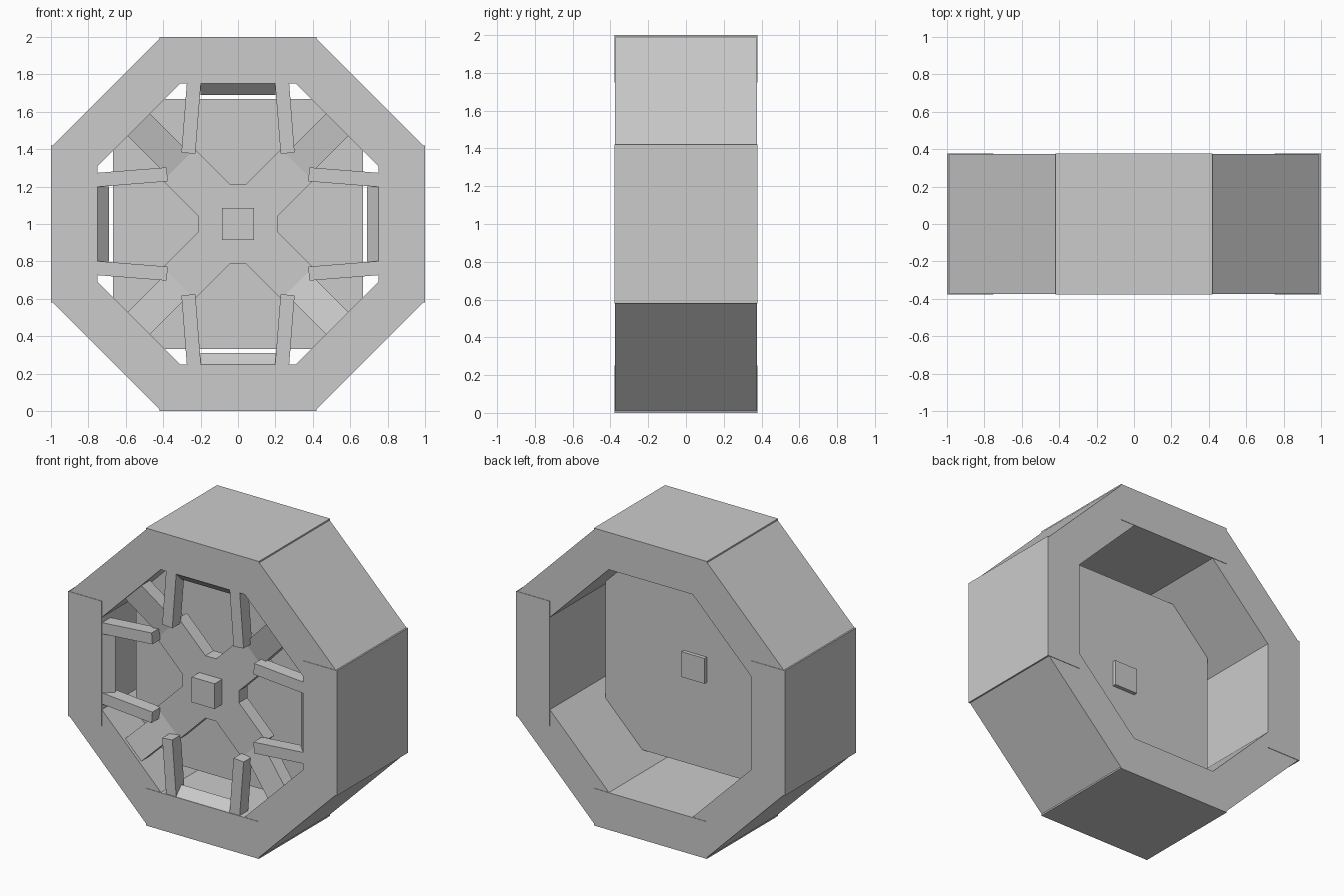
import bpy, bmesh, math
from mathutils import Matrix, Vector

if "Cube" in bpy.data.objects:
    bpy.data.objects.remove(bpy.data.objects["Cube"])


def turn(deg):
    # rotation about the wheel axle, which runs along y at z = 1
    return Matrix.Translation((0, 0, 1)) @ Matrix.Rotation(math.radians(deg), 4, 'Y')


def finish(name, bm, matrix):
    bmesh.ops.recalc_face_normals(bm, faces=bm.faces)
    bm.transform(matrix)
    mesh = bpy.data.meshes.new(name)
    bm.to_mesh(mesh)
    bm.free()
    ob = bpy.data.objects.new(name, mesh)
    bpy.context.collection.objects.link(ob)
    return ob


def box(name, size, matrix):
    bm = bmesh.new()
    bmesh.ops.create_cube(bm, size=1, matrix=Matrix.Diagonal((*size, 1)))
    return finish(name, bm, matrix)


def slab(name, profile, y0, y1, matrix):
    # extrude an (x, z) outline along the axle
    bm = bmesh.new()
    face = bm.faces.new([bm.verts.new((x, y0, z)) for x, z in profile])
    out = bmesh.ops.extrude_face_region(bm, geom=[face])
    bmesh.ops.translate(bm, vec=(0, y1 - y0, 0),
                        verts=[v for v in out['geom'] if isinstance(v, bmesh.types.BMVert)])
    return finish(name, bm, matrix)


def at(x, y, z):
    return Matrix.Translation((x, y, z))


# octagonal rim: eight overlapping blocks
for i in range(8):
    if i % 2 == 0:
        box("rim_block", (0.84, 0.756, 0.25), turn(45 * i) @ at(0, 0, 0.875))
    else:
        box("rim_block", (0.81, 0.75, 0.247), turn(45 * i) @ at(0, 0, 0.8735))

# back plate
a, b = 0.667, 0.393
slab("back_plate", [(-b, a), (b, a), (a, b), (a, -b), (b, -a), (-b, -a), (-a, -b), (-a, b)],
     -0.13, -0.10, turn(0))

# hub block passing through the plate
box("hub", (0.17, 0.295, 0.17), turn(0) @ at(0, -0.2225, 0))

# bent bars around the hub
half_bar = [(0.04, 0.21), (0.24, 0.41), (0.364, 0.29), (0.16, 0.085)]
bar = half_bar + [(-x, z) for x, z in reversed(half_bar)]

for i in range(4):
    m = turn(90 * i)
    slab("hub_bracket", bar, -0.29, -0.20, m)

    # paired straight spokes
    for s in (-1, 1):
        box("spoke", (0.075, 0.09, 0.39),
            m @ at(s * 0.25, -0.328, 0.573) @ Matrix.Rotation(math.radians(-s * 4.5), 4, 'Y'))

    # ridge on the inside of the rim between the spokes
    box("rim_ridge", (0.40, 0.085, 0.085),
        m @ at(0, -0.315, 0.75) @ Matrix.Rotation(math.radians(45), 4, 'X'))

    # sloping diagonal struts from rim to hub brackets
    box("diagonal_strut", (0.17, 0.09, 0.42),
        turn(90 * i + 45) @ at(0, -0.27, 0.57) @ Matrix.Rotation(math.radians(12), 4, 'X'))
